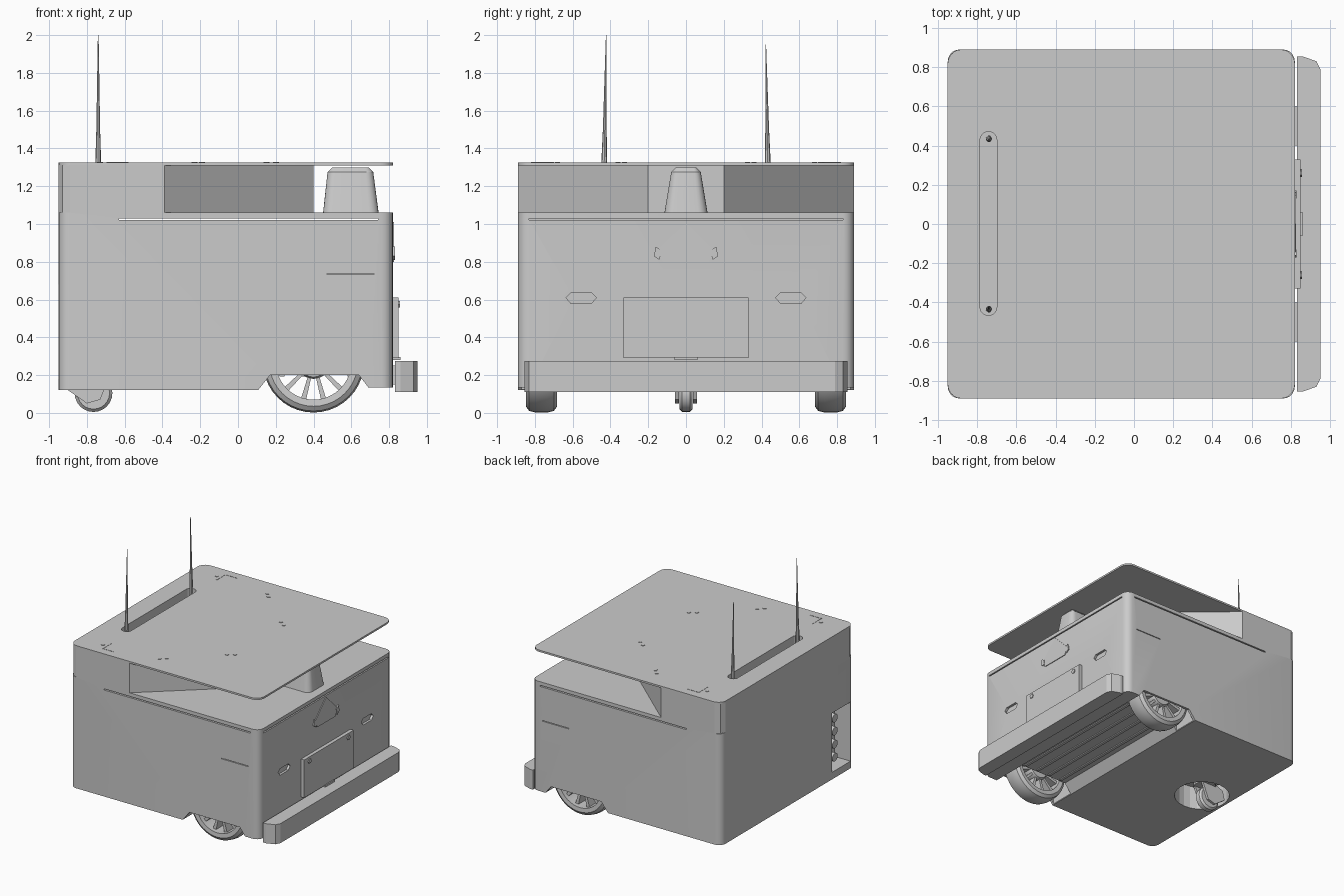
import bpy, bmesh, math
from mathutils import Vector, Matrix

cube = bpy.data.objects.get("Cube")
if cube:
    bpy.data.objects.remove(cube, do_unlink=True)

grey = bpy.data.materials.new("plain grey")
grey.use_nodes = True
grey.diffuse_color = (0.6, 0.6, 0.6, 1)
grey.node_tree.nodes["Principled BSDF"].inputs["Base Color"].default_value = (0.6, 0.6, 0.6, 1)


def finish(name, bm, smooth=False):
    bmesh.ops.recalc_face_normals(bm, faces=bm.faces)
    mesh = bpy.data.meshes.new(name)
    bm.to_mesh(mesh)
    bm.free()
    obj = bpy.data.objects.new(name, mesh)
    bpy.context.collection.objects.link(obj)
    mesh.materials.append(grey)
    if smooth:
        bpy.ops.object.select_all(action='DESELECT')
        obj.select_set(True)
        bpy.context.view_layer.objects.active = obj
        bpy.ops.object.shade_smooth_by_angle(angle=math.radians(35))
    return obj


def prism(name, outline, lo, hi, axis='z', smooth=False):
    """Extrude a flat outline: (x, y) along z, (x, z) along y, (y, z) along x."""
    place = {'z': lambda a, b, c: (a, b, c), 'y': lambda a, b, c: (a, c, b),
             'x': lambda a, b, c: (c, a, b)}[axis]
    bm = bmesh.new()
    low = [bm.verts.new(place(a, b, lo)) for a, b in outline]
    high = [bm.verts.new(place(a, b, hi)) for a, b in outline]
    bm.faces.new(low)
    bm.faces.new(high)
    n = len(low)
    for i in range(n):
        j = (i + 1) % n
        bm.faces.new((low[i], low[j], high[j], high[i]))
    return finish(name, bm, smooth)


def rounded(x0, x1, y0, y1, r, steps=5):
    pts = []
    for k, (cx, cy) in enumerate([(x1 - r, y1 - r), (x0 + r, y1 - r), (x0 + r, y0 + r), (x1 - r, y0 + r)]):
        for s in range(steps + 1):
            a = math.pi / 2 * (k + s / steps)
            pts.append((cx + r * math.cos(a), cy + r * math.sin(a)))
    return pts


def circle(cx, cy, r, n=24):
    return [(cx + r * math.cos(2 * math.pi * i / n), cy + r * math.sin(2 * math.pi * i / n)) for i in range(n)]


def box(name, x0, x1, y0, y1, z0, z1):
    return prism(name, [(x0, y0), (x1, y0), (x1, y1), (x0, y1)], z0, z1)


def cut(target, *cutters):
    for c in cutters:
        mod = target.modifiers.new("cut", 'BOOLEAN')
        mod.operation, mod.solver, mod.object = 'DIFFERENCE', 'EXACT', c
        bpy.context.view_layer.update()
        graph = bpy.context.evaluated_depsgraph_get()
        mesh = bpy.data.meshes.new_from_object(target.evaluated_get(graph))
        target.modifiers.clear()
        target.data = mesh
        bpy.data.objects.remove(c, do_unlink=True)


def lathe(name, profile, centre, axis, steps=32, closed=True):
    """Turn (radius, height) points about an axis through centre."""
    bm = bmesh.new()
    verts = [bm.verts.new((r, 0, h)) for r, h in profile]
    pairs = list(zip(verts, verts[1:] + verts[:1]))
    edges = [bm.edges.new(p) for p in (pairs if closed else pairs[:-1])]
    bmesh.ops.spin(bm, geom=verts + edges, cent=(0, 0, 0), axis=(0, 0, 1), angle=2 * math.pi, steps=steps)
    bmesh.ops.remove_doubles(bm, verts=bm.verts, dist=0.0005)
    turn = Vector((0, 0, 1)).rotation_difference(Vector(axis)).to_matrix().to_4x4()
    bm.transform(Matrix.Translation(centre) @ turn)
    return finish(name, bm, True)


# Main body with a full-width underside channel, wheel wells and caster recess
body = prism("body", rounded(-0.95, 0.82, -0.89, 0.89, 0.06), 0.12, 1.06, smooth=True)
cut(body, prism("channel", [(0.09, 0.1), (0.17, 0.2), (0.64, 0.2), (0.69, 0.135), (0.9, 0.135), (0.9, 0.1)],
                -1, 1, 'y'))
for s in (-1, 1):
    cut(body, box("well", 0.11, 0.69, *sorted((s * 0.66, s * 0.87)), 0.1, 0.57))
cut(body, prism("caster_recess", circle(-0.71, 0, 0.22), 0.05, 0.32))

# Connector bay in the end wall, long lid slit, vents
cut(body, box("bay", -1, -0.78, -0.84, -0.59, 0.18, 0.68),
    box("slit_long", -0.63, 0.74, -1, 1, 1.02, 1.03),
    box("slit_end", 0.7, 0.9, -0.83, 0.83, 1.02, 1.03))
for s in (-1, 1):
    y = s * 0.555
    cut(body, prism("vent", [(y - 0.08, 0.61), (y - 0.055, 0.635), (y + 0.055, 0.635), (y + 0.08, 0.61),
                             (y + 0.055, 0.58), (y - 0.055, 0.58)], 0.8, 0.9, 'x'),
        box("side_seam", 0.47, 0.72, *sorted((s * 0.88, s)), 0.732, 0.738))
    # Sensor housings beside the shallow nose
    prism("sensor", [(s * 0.13, 0.86), (s * 0.16, 0.88), (s * 0.17, 0.83), (s * 0.14, 0.81)], 0.81, 0.83, 'x')
prism("nose_plate", [(0, 1.01), (0.15, 0.86), (0.12, 0.8), (-0.12, 0.8), (-0.15, 0.86)], 0.815, 0.826, 'x')

# Connectors inside the bay
for i in range(4):
    z = 0.26 + 0.11 * i
    prism("connector", circle(-0.69, z, 0.035, 12), -0.91, -0.77, 'x', True)
    box("socket", -0.84, -0.77, -0.79, -0.75, z - 0.03, z + 0.03)

# Upper housing tapering towards the scanner, and the flat deck
housing = prism("upper_housing", [(-0.95, -0.83), (-0.93, -0.87), (-0.89, -0.89), (-0.39, -0.89), (0.4, -0.2),
                                  (0.4, 0.2), (-0.39, 0.89), (-0.89, 0.89), (-0.93, 0.87), (-0.95, 0.83)],
                1.055, 1.312)
deck = prism("deck", rounded(-0.95, 0.82, -0.89, 0.89, 0.07), 1.31, 1.325, smooth=True)
slot = rounded(-0.785, -0.7, -0.465, 0.47, 0.04)
cut(housing, prism("slot", slot, 1.2, 1.4))
cut(deck, prism("slot", slot, 1.2, 1.4))

# Deck fixing points and the narrow mounting marks
for s in (-1, 1):
    for x, y in [(-0.73, 0.76), (-0.23, 0.72), (-0.19, 0.68), (0.15, 0.36), (0.2, 0.325)]:
        prism("deck_fixing", circle(x, s * y, 0.016, 6), 1.32, 1.329)
    box("deck_mark_long", -0.695, -0.688, *sorted((s * 0.7, s * 0.82)), 1.32, 1.327)
    box("deck_mark_short", -0.69, -0.58, *sorted((s * 0.815, s * 0.82)), 1.32, 1.327)

# Antennas rising out of the deck slot
for s, top in ((-1, 2.0), (1, 1.95)):
    foot = Vector((-0.74, s * 0.435, 1.2))
    axis = Vector((-0.74, s * 0.422, top)) - foot
    h = axis.length
    lathe("antenna", [(0, 0), (0.016, 0), (0.015, 0.14), (0.01, 0.3), (0.006, h * 0.7), (0.002, h), (0, h)],
          foot, axis, 8, False)

# Scanner tower
tower = prism("scanner_tower", rounded(0.45, 0.745, -0.115, 0.115, 0.05), 1.055, 1.305, smooth=True)
bm = bmesh.new()
bm.from_mesh(tower.data)
top = [f for f in bm.faces if f.normal.z > 0.9]
lip = [v for f in top for v in f.verts]
for v in lip:
    v.co = (0.595 + (v.co.x - 0.5975) * 0.82, v.co.y * 0.68, 1.275)
bmesh.ops.inset_region(bm, faces=top, thickness=0.025, depth=0.025)
bm.to_mesh(tower.data)
bm.free()

# Access panel with screws and handle, and the bumper
box("access_panel", 0.81, 0.85, -0.33, 0.33, 0.29, 0.61)
box("panel_handle", 0.81, 0.86, -0.06, 0.06, 0.28, 0.295)
for s in (-1, 1):
    prism("panel_screw", circle(s * 0.26, 0.575, 0.02, 6), 0.845, 0.857, 'x')
    box("bumper_bracket", 0.8, 0.84, s * 0.5 - 0.1, s * 0.5 + 0.1, 0.15, 0.25)
prism("bumper", [(0.832, -0.855), (0.86, -0.855), (0.93, -0.83), (0.95, -0.79), (0.95, 0.79), (0.93, 0.83),
                 (0.86, 0.855), (0.832, 0.855)], 0.11, 0.275)

# Drive wheels: rounded tyre, open ring of spokes, hub
axle = Vector((0.4, 0, 0.27))
for s in (-1, 1):
    c = axle + Vector((0, s * 0.765, 0))
    lathe("drive_tyre", [(0.2, -0.08), (0.235, -0.083), (0.26, -0.065), (0.268, -0.03), (0.268, 0.03),
                         (0.26, 0.065), (0.235, 0.083), (0.2, 0.08)], c, (0, 1, 0), 40)
    lathe("wheel_hub", [(0, -0.06), (0.08, -0.06), (0.09, -0.04), (0.09, 0.04), (0.08, 0.06), (0, 0.06)],
          c, (0, 1, 0), 24, False)
    for i in range(12):
        a = 2 * math.pi * (i + 0.5) / 12
        out, side = Vector((math.cos(a), math.sin(a))), Vector((-math.sin(a), math.cos(a)))
        mid = Vector((c.x, c.z))
        pts = [mid + out * r + side * w for r, w in ((0.08, 0.009), (0.21, 0.014), (0.21, -0.014), (0.08, -0.009))]
        prism("wheel_spoke", pts, c.y - 0.045, c.y + 0.045, 'y')

# Underside ribs running across the channel
for x in (0.22, 0.34, 0.46, 0.58):
    box("underside_rib", x, x + 0.025, -0.64, 0.64, 0.192, 0.21)

# Trailing caster: wheel, fork plates and swivel
lathe("caster_wheel", [(0, -0.035), (0.085, -0.035), (0.1, -0.02), (0.1, 0.02), (0.085, 0.035), (0, 0.035)],
      (-0.765, 0, 0.105), (0, 1, 0), 24, False)
for s in (-1, 1):
    prism("caster_fork", [(-0.9, 0.12), (-0.8, 0.05), (-0.73, 0.07), (-0.67, 0.22), (-0.78, 0.24), (-0.88, 0.2)],
          *sorted((s * 0.038, s * 0.058)), 'y')
prism("caster_swivel", circle(-0.74, 0, 0.09, 20), 0.21, 0.33, smooth=True)
